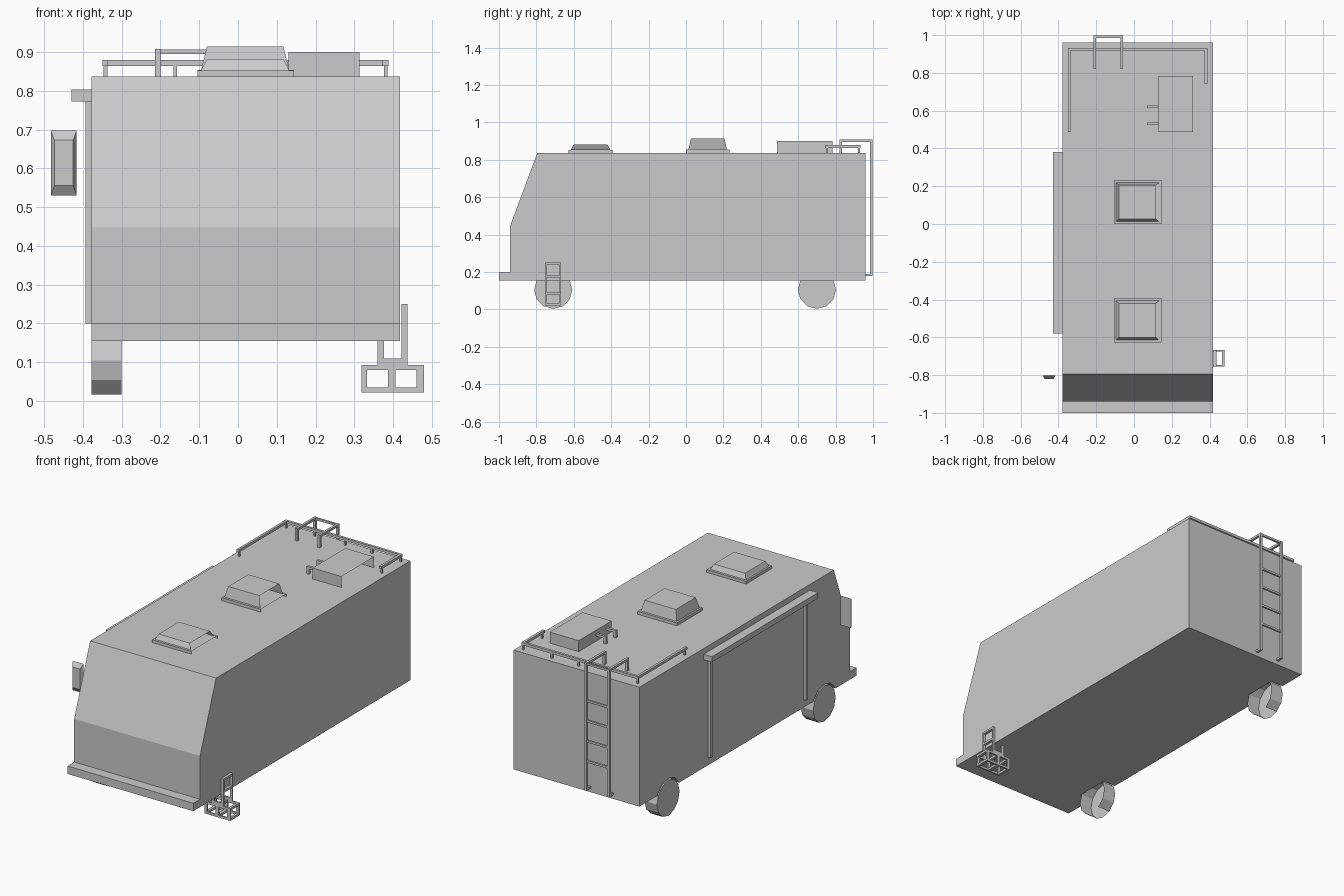
import bpy, bmesh, math
from mathutils import Matrix, Vector

if "Cube" in bpy.data.objects:
    bpy.data.objects.remove(bpy.data.objects["Cube"])


def finish(name, bm, fix=True):
    if fix:
        bmesh.ops.recalc_face_normals(bm, faces=bm.faces)
    me = bpy.data.meshes.new(name)
    bm.to_mesh(me)
    bm.free()
    ob = bpy.data.objects.new(name, me)
    bpy.context.collection.objects.link(ob)
    return ob


def add_box(bm, x0, x1, y0, y1, z0, z1):
    vs = bmesh.ops.create_cube(bm, size=1)["verts"]
    for v in vs:
        v.co = Vector((x1 if v.co.x > 0 else x0,
                       y1 if v.co.y > 0 else y0,
                       z1 if v.co.z > 0 else z0))
    return vs


def boxes(name, items, open_right=False):
    bm = bmesh.new()
    for it in items:
        add_box(bm, *it)
    if open_right:
        drop_right(bm)
    return finish(name, bm)


def drop_right(bm):
    # the roof units have no panel on their right side
    bm.normal_update()
    bmesh.ops.delete(bm, geom=[f for f in bm.faces if f.normal.x > 0.7], context='FACES_ONLY')


def wheel_drum(radius, x0, x1, y):
    bm = bmesh.new()
    bmesh.ops.create_cone(bm, cap_ends=True, segments=12, radius1=radius, radius2=radius,
                          depth=x1 - x0)
    bm.transform(Matrix.Translation(((x0 + x1) / 2, y, 0.105)) @ Matrix.Rotation(math.pi / 2, 4, 'Y'))
    return bm


# body with sloped windscreen and front bumper, one side profile extruded across
profile = [(-1.0, 0.155), (-1.0, 0.2), (-0.94, 0.2), (-0.94, 0.447),
           (-0.795, 0.837), (0.96, 0.837), (0.96, 0.155)]
bm = bmesh.new()
face = bm.faces.new([bm.verts.new((-0.378, y, z)) for y, z in profile])
ext = bmesh.ops.extrude_face_region(bm, geom=[face])
bmesh.ops.translate(bm, vec=(0.796, 0, 0),
                    verts=[v for v in ext["geom"] if isinstance(v, bmesh.types.BMVert)])
body = finish("body", bm)

# wheels on the left side with arches cut from the body
for label, y in (("front", -0.71), ("rear", 0.70)):
    cutter = finish(label + "_arch_cutter", wheel_drum(0.112, -0.45, -0.299, y))
    cutter.hide_render = True
    mod = body.modifiers.new("arch", 'BOOLEAN')
    mod.operation = 'DIFFERENCE'
    mod.solver = 'EXACT'
    mod.object = cutter
    bpy.context.view_layer.objects.active = body
    bpy.ops.object.modifier_apply(modifier=mod.name)
    bpy.data.objects.remove(cutter)

    bm = wheel_drum(0.102, -0.378, -0.3, y)
    bm.normal_update()
    # open towards the inside and under the tread
    bmesh.ops.delete(bm, geom=[f for f in bm.faces if f.normal.x > 0.7 or f.normal.z < -0.9],
                     context='FACES_ONLY')
    finish(label + "_wheel", bm)

# awning case and its two arms
boxes("awning_case", [(-0.43, -0.378, -0.58, 0.38, 0.772, 0.804)])
boxes("awning_arms", [(-0.394, -0.378, y - 0.01, y + 0.01, 0.2, 0.775) for y in (-0.53, 0.33)])

# wing mirror, narrowing to the front
bm = bmesh.new()
for v in add_box(bm, -0.483, -0.416, -0.82, -0.802, 0.53, 0.698):
    if v.co.y < -0.81:
        v.co.x = -0.4495 + (v.co.x + 0.4495) * 0.72
        v.co.z = 0.614 + (v.co.z - 0.614) * 0.7
finish("wing_mirror", bm)

# roof hatches: rim and tapered cover
for i, (y0, y1, rim, top) in enumerate(((0.0, 0.232, 0.854, 0.914), (-0.628, -0.393, 0.853, 0.882))):
    boxes("roof_hatch_rim_%d" % (i + 1), [(-0.105, 0.145, y0, y1, 0.837, rim)], True)
    bm = bmesh.new()
    verts = add_box(bm, -0.095, 0.132, y0 + 0.013, y1 - 0.013, rim, top)
    cy = (y0 + y1) / 2
    for v in verts:
        if v.co.z > rim + 0.01:
            v.co.x = 0.0185 + (v.co.x - 0.0185) * 0.87
            v.co.y = cy + (v.co.y - cy) * 0.87
    drop_right(bm)
    finish("roof_hatch_cover_%d" % (i + 1), bm)

# air conditioner with two bent pipes
boxes("air_conditioner", [(0.13, 0.313, 0.487, 0.783, 0.837, 0.9)], True)
pipes = []
for y in (0.53, 0.62):
    pipes += [(0.068, 0.13, y - 0.007, y + 0.007, 0.866, 0.88),
              (0.068, 0.082, y - 0.007, y + 0.007, 0.837, 0.866)]
boxes("air_conditioner_pipes", pipes)

# roof rails around the rear
rails = [(-0.349, -0.335, 0.487, 0.932, 0.864, 0.879),
         (0.373, 0.388, 0.742, 0.932, 0.864, 0.879),
         (-0.335, 0.373, 0.918, 0.932, 0.864, 0.879)]
posts = [(-0.342, 0.5), (-0.342, 0.925), (-0.162, 0.925), (0.03, 0.925),
         (0.2, 0.925), (0.381, 0.925), (0.381, 0.755)]
rails += [(x - 0.005, x + 0.005, y - 0.005, y + 0.005, 0.837, 0.866) for x, y in posts]
boxes("roof_rails", rails)

# rear ladder curving over the roof edge
ladder = []
for x in (-0.207, -0.064):
    a, b = x - 0.007, x + 0.007
    ladder += [(a, b, 0.985, 0.998, 0.178, 0.908),
               (a, b, 0.82, 0.985, 0.895, 0.908),
               (a, b, 0.82, 0.835, 0.837, 0.895),
               (a, b, 0.96, 0.985, 0.178, 0.19)]
for z in (0.345, 0.46, 0.575, 0.69, 0.901):
    ladder.append((-0.2, -0.071, 0.986, 0.997, z - 0.006, z + 0.006))
boxes("rear_ladder", ladder)

# entry steps hanging on the right side
steps = []
for y0, y1 in ((-0.755, -0.747), (-0.675, -0.667)):
    steps += [(0.422, 0.437, y0, y1, 0.095, 0.25),
              (0.36, 0.376, y0, y1, 0.095, 0.155),
              (0.36, 0.437, y0, y1, 0.092, 0.109),
              (0.318, 0.48, y0, y1, 0.08, 0.093),
              (0.318, 0.48, y0, y1, 0.022, 0.035)]
    steps += [(a, b, y0, y1, 0.035, 0.08) for a, b in ((0.318, 0.333), (0.387, 0.406), (0.46, 0.48))]
for x0, x1, z0, z1 in ((0.422, 0.437, 0.238, 0.25), (0.422, 0.437, 0.17, 0.182),
                       (0.318, 0.333, 0.08, 0.093), (0.387, 0.406, 0.08, 0.093),
                       (0.465, 0.48, 0.08, 0.093), (0.318, 0.333, 0.022, 0.035),
                       (0.387, 0.406, 0.022, 0.035), (0.465, 0.48, 0.022, 0.035)):
    steps.append((x0, x1, -0.747, -0.675, z0, z1))
boxes("entry_steps", steps)
